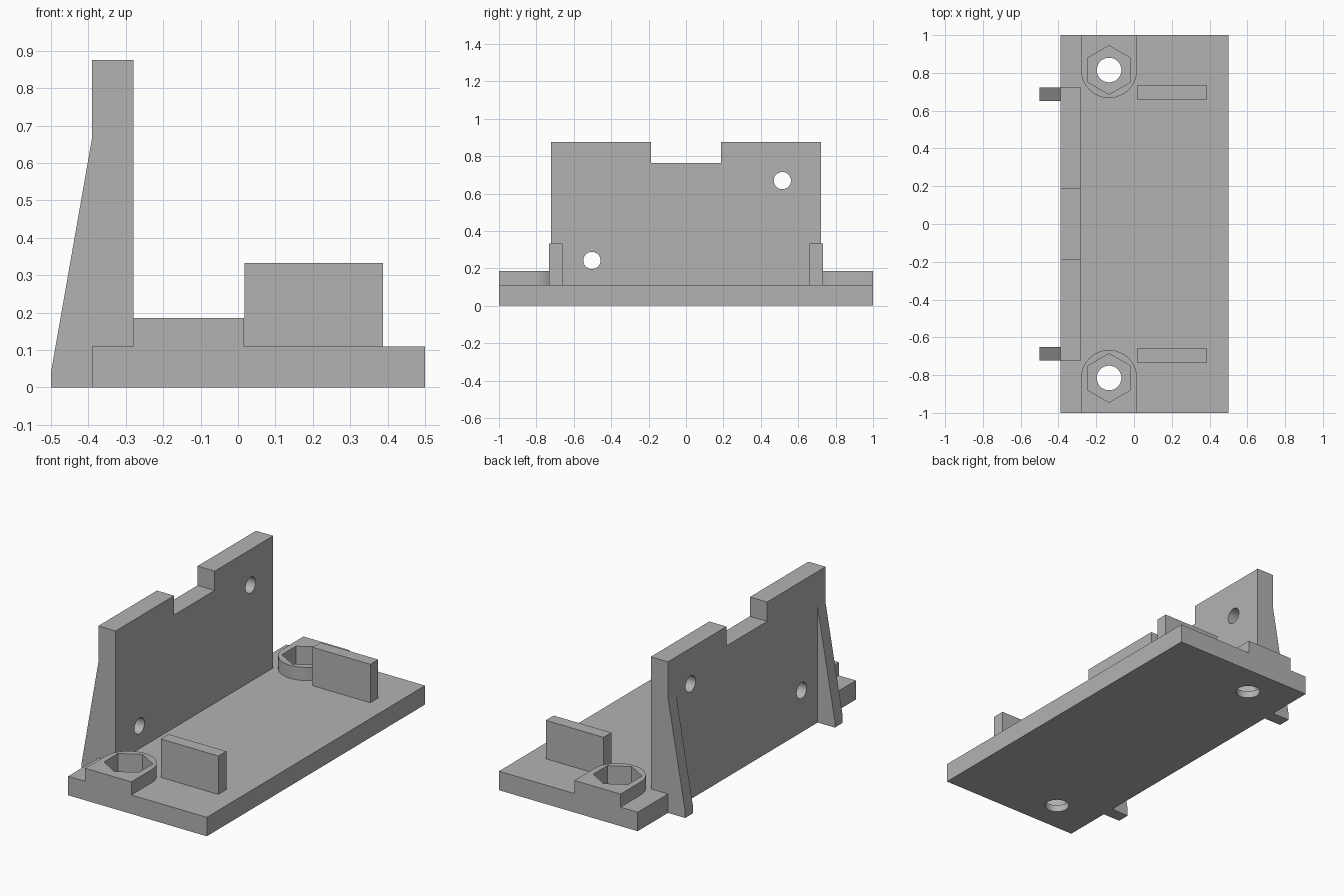
import bpy
import bmesh
from math import cos, sin, pi, radians
from mathutils import Vector

cube = bpy.data.objects.get("Cube")
if cube:
    bpy.data.objects.remove(cube)

grey = bpy.data.materials.new("plain grey")
grey.use_nodes = True
GREY = (0.45, 0.45, 0.45, 1)
grey.diffuse_color = GREY
grey.node_tree.nodes["Principled BSDF"].inputs["Base Color"].default_value = GREY


def prism(name, outline, axis, start, end):
    """Extrude a 2D outline along an axis; the outline uses the other two axes in order."""
    def place(p, depth):
        co = list(p)
        co.insert("xyz".index(axis), depth)
        return Vector(co)
    bm = bmesh.new()
    face = bm.faces.new([bm.verts.new(place(p, start)) for p in outline])
    new = bmesh.ops.extrude_face_region(bm, geom=[face])["geom"]
    shift = place((0, 0), end - start)
    bmesh.ops.translate(bm, verts=[v for v in new if isinstance(v, bmesh.types.BMVert)], vec=shift)
    bmesh.ops.recalc_face_normals(bm, faces=bm.faces)
    mesh = bpy.data.meshes.new(name)
    bm.to_mesh(mesh)
    bm.free()
    mesh.materials.append(grey)
    obj = bpy.data.objects.new(name, mesh)
    bpy.context.collection.objects.link(obj)
    return obj


def rect(a0, a1, b0, b1):
    return [(a0, b0), (a1, b0), (a1, b1), (a0, b1)]


def ring(a, b, radius, sides, turn=0.0):
    steps = [turn + 2 * pi * i / sides for i in range(sides)]
    return [(a + radius * cos(t), b + radius * sin(t)) for t in steps]


def activate(obj):
    bpy.ops.object.select_all(action="DESELECT")
    obj.select_set(True)
    bpy.context.view_layer.objects.active = obj


def cut(obj, cutters):
    activate(obj)
    for cutter in cutters:
        mod = obj.modifiers.new("cut", "BOOLEAN")
        mod.operation = "DIFFERENCE"
        mod.solver = "EXACT"
        mod.object = cutter
        bpy.ops.object.modifier_apply(modifier=mod.name)


def smooth(obj):
    activate(obj)
    bpy.ops.object.shade_smooth_by_angle(angle=radians(30))


BACK, FACE = -0.39, -0.28      # wall thickness in x
TOP = 0.11                     # base plate thickness
BOLT_X, BOLT_Y = -0.132, 0.815
BOSS_R = 0.148
WALL_Y = 0.722

# Base plate and upright wall with a notch in its top edge
base = prism("base_plate", rect(BACK, 0.5, -1, 1), "z", 0, TOP)
wall = prism("upright_wall", [
    (-WALL_Y, TOP), (WALL_Y, TOP), (WALL_Y, 0.876), (0.186, 0.876),
    (0.186, 0.764), (-0.186, 0.764), (-0.186, 0.876), (-WALL_Y, 0.876)], "x", BACK, FACE)

# Two screw holes through the wall
screws = [prism("screw_cutter", ring(y, z, 0.046, 48), "x", -0.6, 0)
          for y, z in ((0.515, 0.669), (-0.503, 0.242))]
cut(wall, screws)
smooth(wall)

cutters = list(screws)
for side, end in ((-1, "front"), (1, "back")):
    # Round-nosed boss with a hexagonal nut pocket and a bolt hole
    arc = [pi * i / 32 for i in range(33)]
    outline = [(BOLT_X + BOSS_R * cos(t), side * (BOLT_Y - BOSS_R * sin(t))) for t in arc]
    outline += [(BOLT_X - BOSS_R, side), (BOLT_X + BOSS_R, side)]
    boss = prism(end + "_nut_boss", outline, "z", TOP, 0.186)
    pocket = prism("pocket_cutter", ring(BOLT_X, side * BOLT_Y, 0.129, 6, pi / 6), "z", 0.04, 0.3)
    bolt = prism("bolt_cutter", ring(BOLT_X, side * BOLT_Y, 0.065, 48), "z", -0.1, 0.3)
    cut(boss, [pocket])
    cut(base, [pocket, bolt])
    smooth(boss)
    cutters += [pocket, bolt]

    # Thin upright tab on the plate
    prism(end + "_tab", rect(0.017, 0.387, TOP, 0.333), "y", side * 0.66, side * 0.732)

    # Tapered rib bracing the wall from behind
    prism(end + "_rib", [(BACK, 0), (-0.5, 0), (-0.5, 0.04), (BACK, 0.668)],
          "y", side * 0.65, side * WALL_Y)

smooth(base)
for cutter in cutters:
    bpy.data.objects.remove(cutter)
